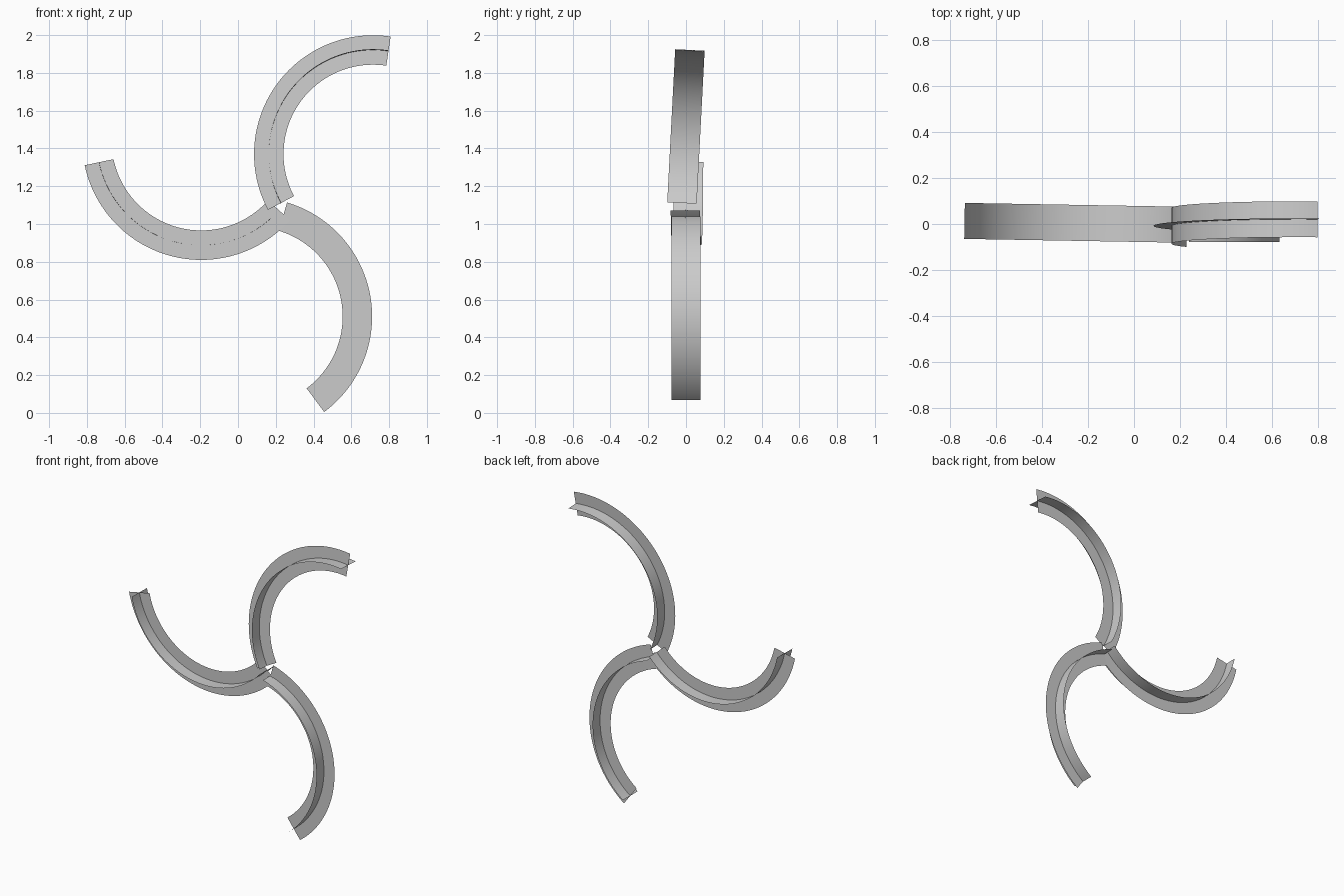
import bpy, bmesh
from math import radians, cos, sin
from mathutils import Vector

cube = bpy.data.objects.get("Cube")
if cube:
    bpy.data.objects.remove(cube, do_unlink=True)

RADIUS = 0.552      # centre line of every arm
HALF = 0.078        # half width of each sheet
STEPS = 64

grey = bpy.data.materials.new("plain grey")
grey.use_nodes = True
colour = (0.6, 0.6, 0.6, 1)
grey.diffuse_color = colour
grey.node_tree.nodes["Principled BSDF"].inputs["Base Color"].default_value = colour


def swept_sheet(name, centre, start, span, slope, offset):
    """Spin one straight edge, centred on the arm's centre line, into a thin curved sheet."""
    a = radians(start)
    radial = Vector((cos(a), 0, sin(a)))
    edge = radial * HALF if offset == "radial" else Vector((0, HALF, 0))
    bm = bmesh.new()
    ends = [bm.verts.new(radial * RADIUS + edge * s) for s in (-1, 1)]
    line = bm.edges.new(ends)
    bmesh.ops.spin(bm, geom=ends + [line], cent=(0, 0, 0), axis=(0, -1, 0),
                   angle=radians(span), steps=STEPS)
    mesh = bpy.data.meshes.new(name)
    bm.to_mesh(mesh)
    bm.free()
    mesh.materials.append(grey)
    mesh.shade_smooth()
    obj = bpy.data.objects.new(name, mesh)
    bpy.context.collection.objects.link(obj)
    # lean the arm's plane slightly in depth
    normal = Vector((-slope[0], 1, -slope[1]))
    obj.rotation_mode = "QUATERNION"
    obj.rotation_quaternion = Vector((0, 1, 0)).rotation_difference(normal)
    obj.location = centre


# name, arc centre, start angle, swept angle, depth slope along x and z
arms = [
    ("lower_arm", (0.08, 0, 0.51), -53.3, 126.7, (0, 0)),
    ("side_arm", (-0.195, 0.004, 1.44), 191.8, 126.5, (-0.0175, 0)),
    ("upper_arm", (0.715, -0.008, 1.37), 81.5, 126.5, (0, 0.052)),
]

# each arm is a flat curved sheet crossed by an upright one
for name, centre, start, span, slope in arms:
    swept_sheet(name + "_flat_sheet", centre, start, span, slope, "radial")
    swept_sheet(name + "_cross_sheet", centre, start, span, slope, "depth")
